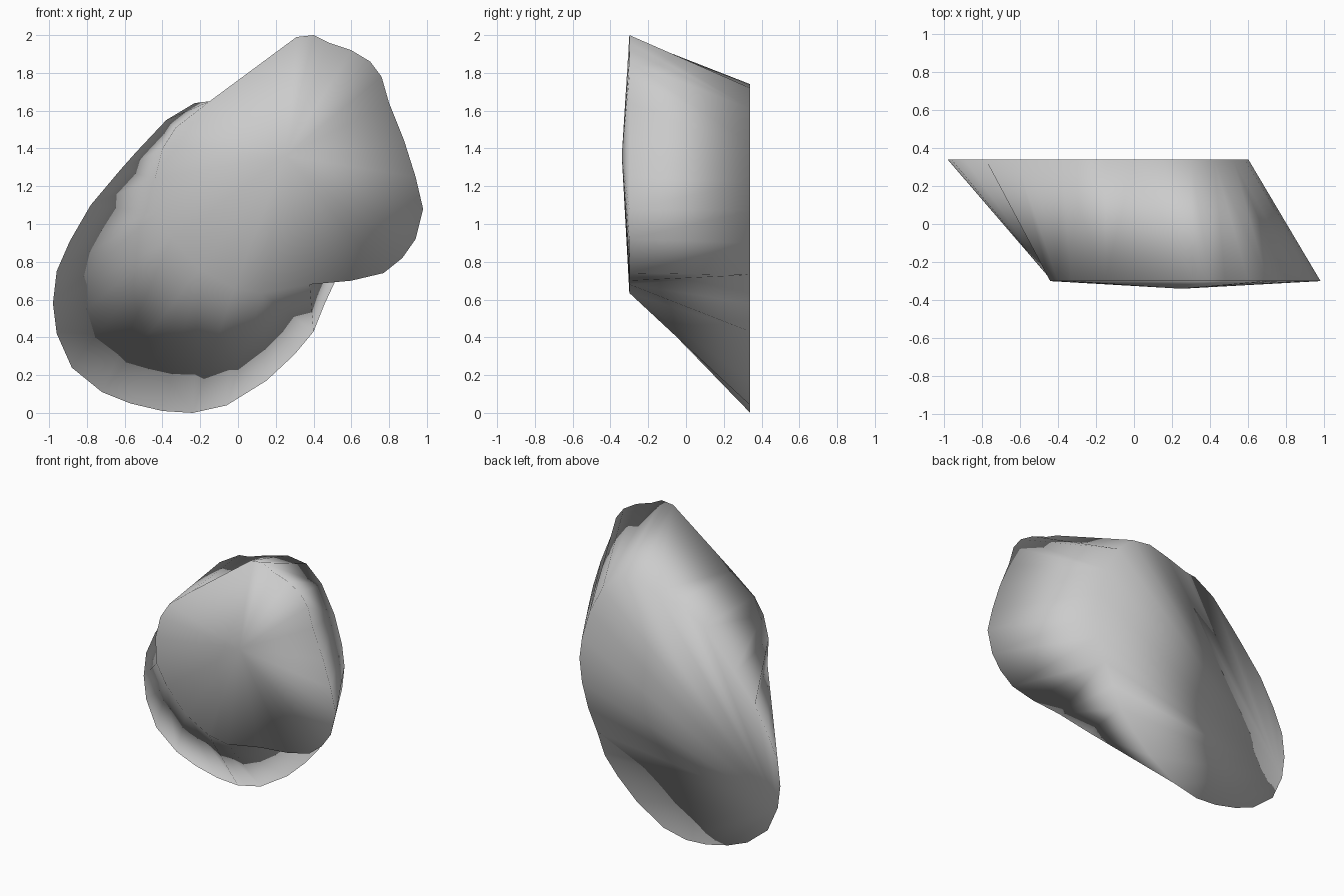
import bpy, bmesh, math

if "Cube" in bpy.data.objects:
    bpy.data.objects.remove(bpy.data.objects["Cube"])

# Outlines in (x, z), listed counter-clockwise as seen from the front
FRONT = [(.98, 1.08), (.94, 1.25), (.88, 1.44), (.80, 1.64), (.76, 1.78), (.70, 1.86),
         (.60, 1.92), (.48, 1.96), (.40, 2.0), (.31, 1.99), (-.15, 1.65), (-.33, 1.51),
         (-.40, 1.40), (-.44, 1.24), (-.43, 1.06), (-.35, .92), (-.20, .76), (-.02, .66),
         (.13, .635), (.38, .68), (.60, .70), (.77, .74), (.87, .82), (.94, .92)]
BACK = [(.60, 1.07), (.58, 1.22), (.52, 1.42), (.42, 1.61), (.30, 1.72), (.15, 1.74),
        (0, 1.70), (-.15, 1.65), (-.23, 1.64), (-.38, 1.55), (-.54, 1.38), (-.62, 1.29),
        (-.78, 1.10), (-.89, .91), (-.96, .75), (-.98, .58), (-.96, .42), (-.88, .24),
        (-.72, .11), (-.57, .05), (-.40, .01), (-.24, 0), (-.06, .04), (.15, .17),
        (.30, .31), (.40, .43), (.46, .58), (.53, .73), (.58, .90)]
CENTRE = (.15, 1.2)   # lies inside both outlines


def ring(bm, pts, y):
    """Add an outline at depth y; return (angle, vert) pairs sorted by angle."""
    out = []
    for x, z in pts:
        a = math.atan2(z - CENTRE[1], x - CENTRE[0]) % math.tau
        out.append((a, bm.verts.new((x, y, z))))
    return sorted(out, key=lambda p: p[0])


bm = bmesh.new()
front = ring(bm, FRONT, -.30)
back = ring(bm, BACK, .34)

# Slanted side wall: zip the two outlines together by angle
i = j = 0
nf, nb = len(front), len(back)
while i < nf or j < nb:
    f, b = front[i % nf], back[j % nb]
    f2, b2 = front[(i + 1) % nf], back[(j + 1) % nb]
    fa = f2[0] + math.tau * ((i + 1) // nf)
    ba = b2[0] + math.tau * ((j + 1) // nb)
    if j >= nb or (i < nf and fa <= ba):
        bm.faces.new((f[1], f2[1], b[1]))
        i += 1
    else:
        bm.faces.new((f[1], b2[1], b[1]))
        j += 1

# Slightly domed front face
tip = bm.verts.new((.25, -.34, 1.36))
for k in range(nf):
    bm.faces.new((front[k][1], front[(k + 1) % nf][1], tip))

# Flat back face, fanned from its lower left corner
ends = [v for _, v in back]
c = min(range(nb), key=lambda k: (ends[k].co.x + .96) ** 2 + (ends[k].co.z - .42) ** 2)
for k in range(1, nb - 1):
    bm.faces.new((ends[c], ends[(c + k) % nb], ends[(c + k + 1) % nb]))
bmesh.ops.recalc_face_normals(bm, faces=bm.faces)

mesh = bpy.data.meshes.new("slanted_rock")
bm.to_mesh(mesh)
bm.free()
rock = bpy.data.objects.new("slanted_rock", mesh)
bpy.context.collection.objects.link(rock)
bpy.context.view_layer.objects.active = rock
rock.select_set(True)
bpy.ops.object.shade_smooth()
